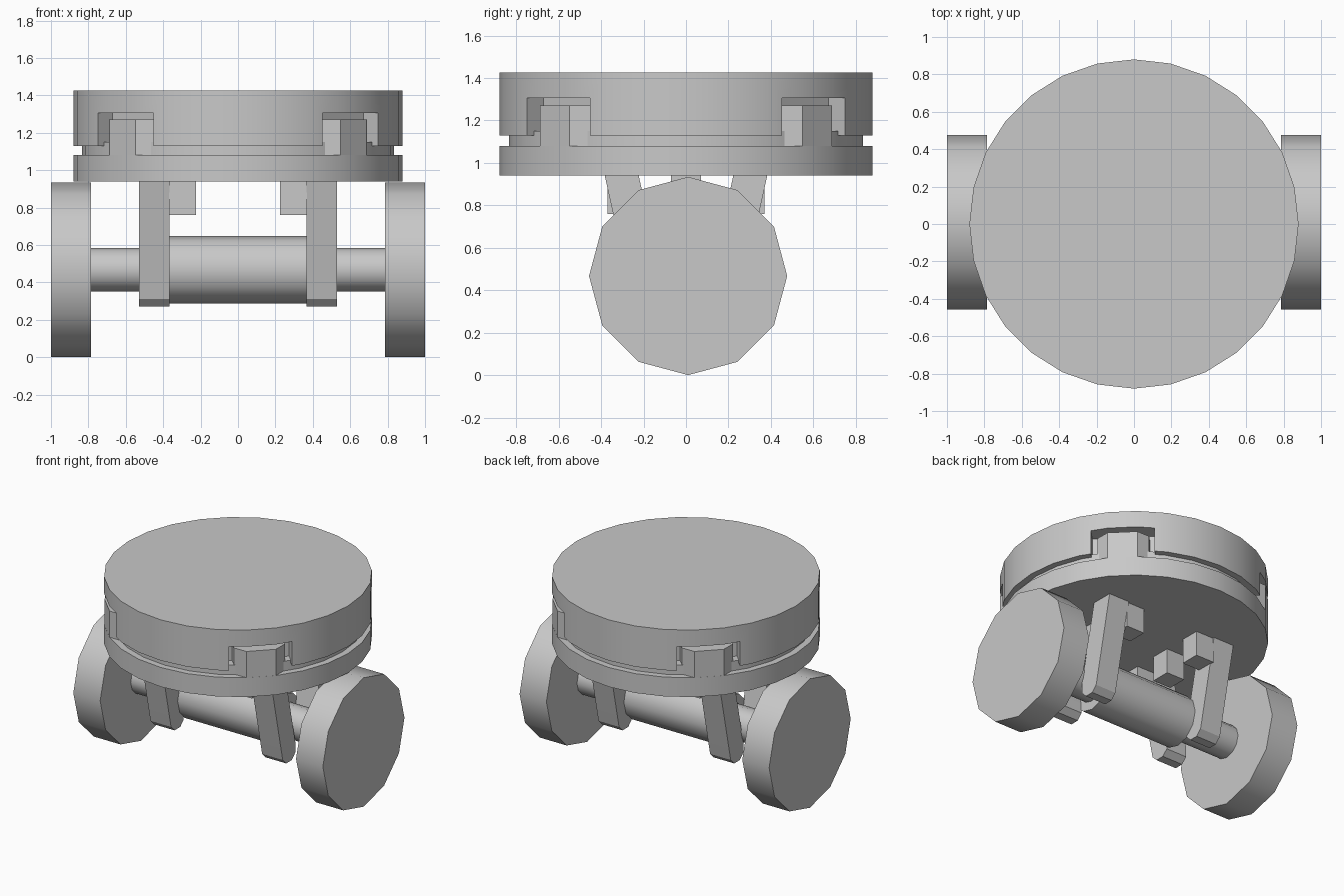
import bpy, bmesh, math
from mathutils import Matrix, Vector

cube = bpy.data.objects.get("Cube")
if cube:
    bpy.data.objects.remove(cube, do_unlink=True)

GREY = (0.58, 0.58, 0.58, 1.0)
grey = bpy.data.materials.new("plain_grey")
grey.use_nodes = True
grey.diffuse_color = GREY
grey.node_tree.nodes["Principled BSDF"].inputs["Base Color"].default_value = GREY


def finish(name, bm, smooth=False):
    bmesh.ops.recalc_face_normals(bm, faces=bm.faces)
    mesh = bpy.data.meshes.new(name)
    bm.to_mesh(mesh)
    bm.free()
    mesh.materials.append(grey)
    obj = bpy.data.objects.new(name, mesh)
    bpy.context.collection.objects.link(obj)
    if smooth:
        shade(obj)
    return obj


def shade(obj):
    bpy.ops.object.select_all(action='DESELECT')
    obj.select_set(True)
    bpy.context.view_layer.objects.active = obj
    bpy.ops.object.shade_smooth_by_angle(angle=math.radians(35))


def cylinder(name, radius, start, end, sides, along_x=False, centre=(0, 0, 0), smooth=True):
    bm = bmesh.new()
    turn = Matrix.Rotation(math.pi / 2, 4, 'Y') if along_x else Matrix.Identity(4)
    axis = Vector((1, 0, 0)) if along_x else Vector((0, 0, 1))
    place = Matrix.Translation(Vector(centre) + axis * (start + end) / 2) @ turn
    bmesh.ops.create_cone(bm, cap_ends=True, segments=sides, radius1=radius,
                          radius2=radius, depth=end - start, matrix=place)
    return finish(name, bm, smooth)


def prism(name, points, depth, matrix=Matrix.Identity(4)):
    """Extrude a closed outline by the depth vector."""
    bm = bmesh.new()
    face = bm.faces.new([bm.verts.new(p) for p in points])
    result = bmesh.ops.extrude_face_region(bm, geom=[face])
    moved = [v for v in result["geom"] if isinstance(v, bmesh.types.BMVert)]
    bmesh.ops.translate(bm, verts=moved, vec=depth)
    bmesh.ops.transform(bm, matrix=matrix, verts=bm.verts)
    return finish(name, bm)


def box(name, x0, x1, y0, y1, z0, z1, matrix=Matrix.Identity(4)):
    outline = [(x0, y0, z0), (x1, y0, z0), (x1, y1, z0), (x0, y1, z0)]
    return prism(name, outline, (0, 0, z1 - z0), matrix)


# Round base plate, neck and cap
cylinder("base_plate", 0.88, 0.94, 1.08, 28)
cylinder("neck", 0.835, 1.06, 1.15, 28)
cap = cylinder("cap", 0.88, 1.13, 1.425, 28, smooth=False)

# Four diagonal locking tabs, each in a notch cut in the cap
tab = [(0.6, -0.17), (0.804, -0.17), (0.874, -0.098),
       (0.874, 0.098), (0.804, 0.17), (0.6, 0.17)]
for i in range(4):
    spin = Matrix.Rotation(math.radians(45 + 90 * i), 4, 'Z')
    cutter = box("notch_cutter", 0.74, 1.0, -0.21, 0.21, 1.0, 1.305, spin)
    cutter.hide_render = True
    notch = cap.modifiers.new("notch", 'BOOLEAN')
    notch.operation = 'DIFFERENCE'
    notch.solver = 'EXACT'
    notch.object = cutter
    bpy.context.view_layer.objects.active = cap
    bpy.ops.object.modifier_apply(modifier=notch.name)
    bpy.data.objects.remove(cutter, do_unlink=True)
    prism(f"locking_tab_{i + 1}", [(x, y, 1.06) for x, y in tab], (0, 0, 0.21), spin)
shade(cap)

# Axle and sleeve
hub = (0, 0.01, 0.467)
cylinder("axle", 0.117, -0.8, 0.8, 12, True, hub)
cylinder("axle_sleeve", 0.18, -0.37, 0.37, 12, True, hub)

# Wheels, slanted legs and small blocks under the plate
leg = [(0.385, 0.95), (0.265, 0.4), (0.245, 0.31), (0.205, 0.27),
       (0.14, 0.27), (0.1, 0.31), (0.1, 0.38), (0.225, 0.95)]
for side, sx in (("left", 1), ("right", -1)):
    inner, outer = sorted((sx * 0.785, sx * 1.0))
    cylinder(f"{side}_wheel", 0.467, inner, outer, 12, True, hub)
    for end, sy in (("front", -1), ("back", 1)):
        prism(f"{side}_{end}_leg", [(sx * 0.365, sy * y, z) for y, z in leg],
              (sx * 0.165, 0, 0))
    for end, y in (("front", -0.3), ("middle", 0), ("back", 0.3)):
        x0, x1 = sorted((sx * 0.225, sx * 0.37))
        box(f"{side}_{end}_block", x0, x1, y - 0.07, y + 0.07, 0.76, 0.95)
